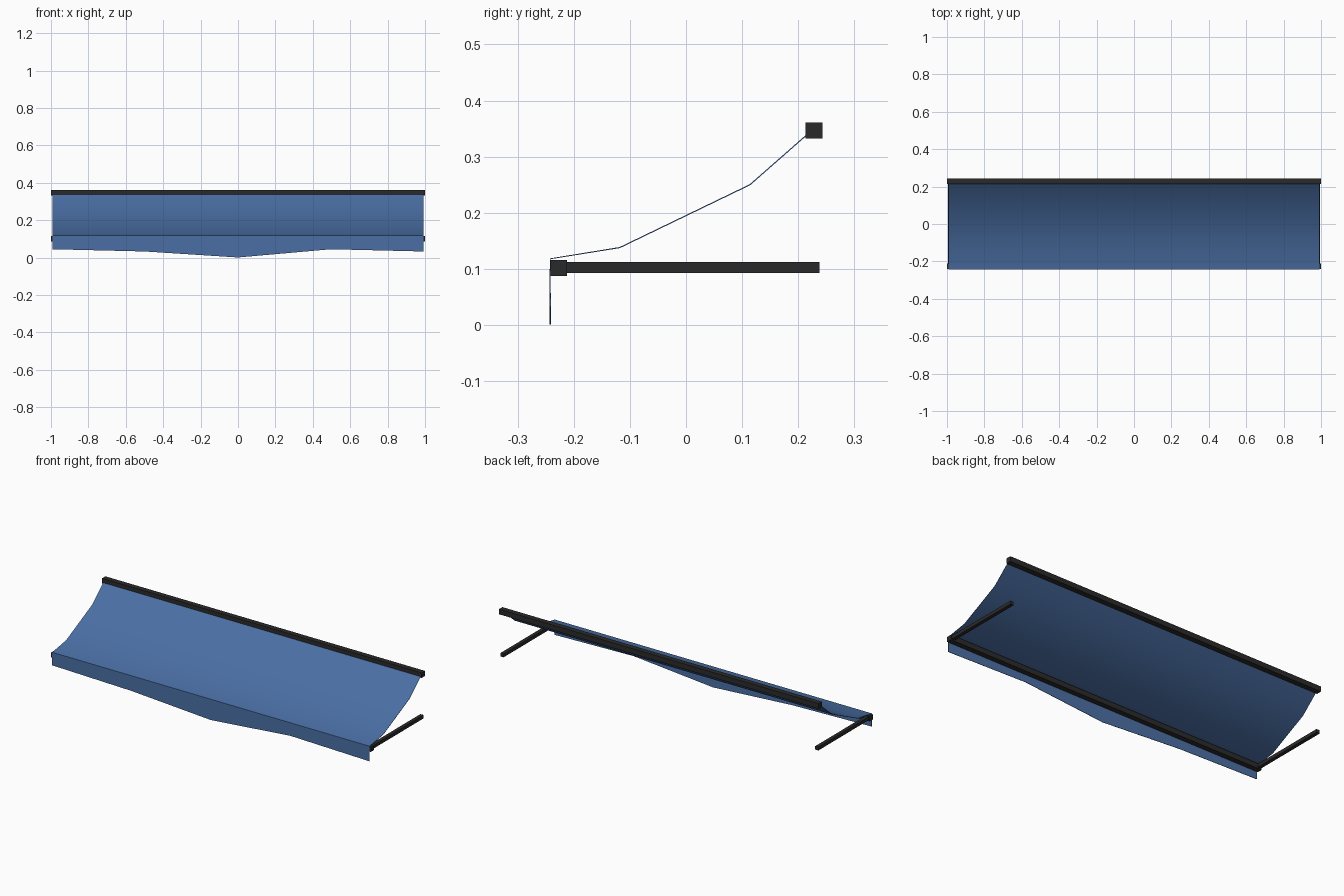
import bpy, math

if "Cube" in bpy.data.objects:
    bpy.data.objects.remove(bpy.data.objects["Cube"])


def material(name, colour):
    m = bpy.data.materials.new(name)
    m.diffuse_color = (*colour, 1)
    m.use_nodes = True
    m.node_tree.nodes["Principled BSDF"].inputs["Base Color"].default_value = m.diffuse_color
    return m


blue = material("blue canvas", (0.069, 0.159, 0.376))
dark = material("dark metal", (0.0232, 0.0232, 0.0232))


def box(name, lo, hi, mat):
    bpy.ops.mesh.primitive_cube_add(size=1, location=[(a + b) / 2 for a, b in zip(lo, hi)])
    ob = bpy.context.object
    ob.name = name
    ob.scale = [b - a for a, b in zip(lo, hi)]
    bpy.ops.object.transform_apply(location=False, rotation=False, scale=True)
    ob.data.materials.append(mat)
    return ob


# Wall rail at the back and front rail behind the valance
box("wall_rail", (-1, 0.213, 0.332), (1, 0.243, 0.361), dark)
box("front_rail", (-1, -0.2415, 0.087), (1, -0.212, 0.1155), dark)

# Side arms running back to the wall
for side, x in (("left", -0.985), ("right", 0.985)):
    box(side + "_arm", (x - 0.01, -0.225, 0.093), (x + 0.01, 0.238, 0.112), dark)

# Canvas sheet: sagging profile (y, z) swept along x, with a wavy valance hem
columns = [(-0.993, 0.045), (-0.497, 0.033), (0, 0.001), (0.497, 0.045), (0.993, 0.033)]
profile = [(0.22, 0.343), (0.114, 0.25), (-0.118, 0.138), (-0.242, 0.118)]
rows = len(profile) + 1
verts, faces = [], []
for x, hem in columns:
    verts += [(x, y, z) for y, z in profile] + [(x, -0.242, hem)]
for c in range(len(columns) - 1):
    for r in range(rows - 1):
        a = c * rows + r
        faces.append((a, a + 1, a + 1 + rows, a + rows))
mesh = bpy.data.meshes.new("awning_canvas")
mesh.from_pydata(verts, [], faces)
mesh.materials.append(blue)
canvas = bpy.data.objects.new("awning_canvas", mesh)
bpy.context.collection.objects.link(canvas)
bpy.ops.object.select_all(action='DESELECT')
canvas.select_set(True)
bpy.context.view_layer.objects.active = canvas

# Thin cloth thickness, soft shading over the sag, crisp valance fold
solid = canvas.modifiers.new("thickness", 'SOLIDIFY')
solid.thickness = 0.002
solid.offset = 0
bpy.ops.object.modifier_apply(modifier=solid.name)
bpy.ops.object.shade_smooth_by_angle(angle=math.radians(40))
